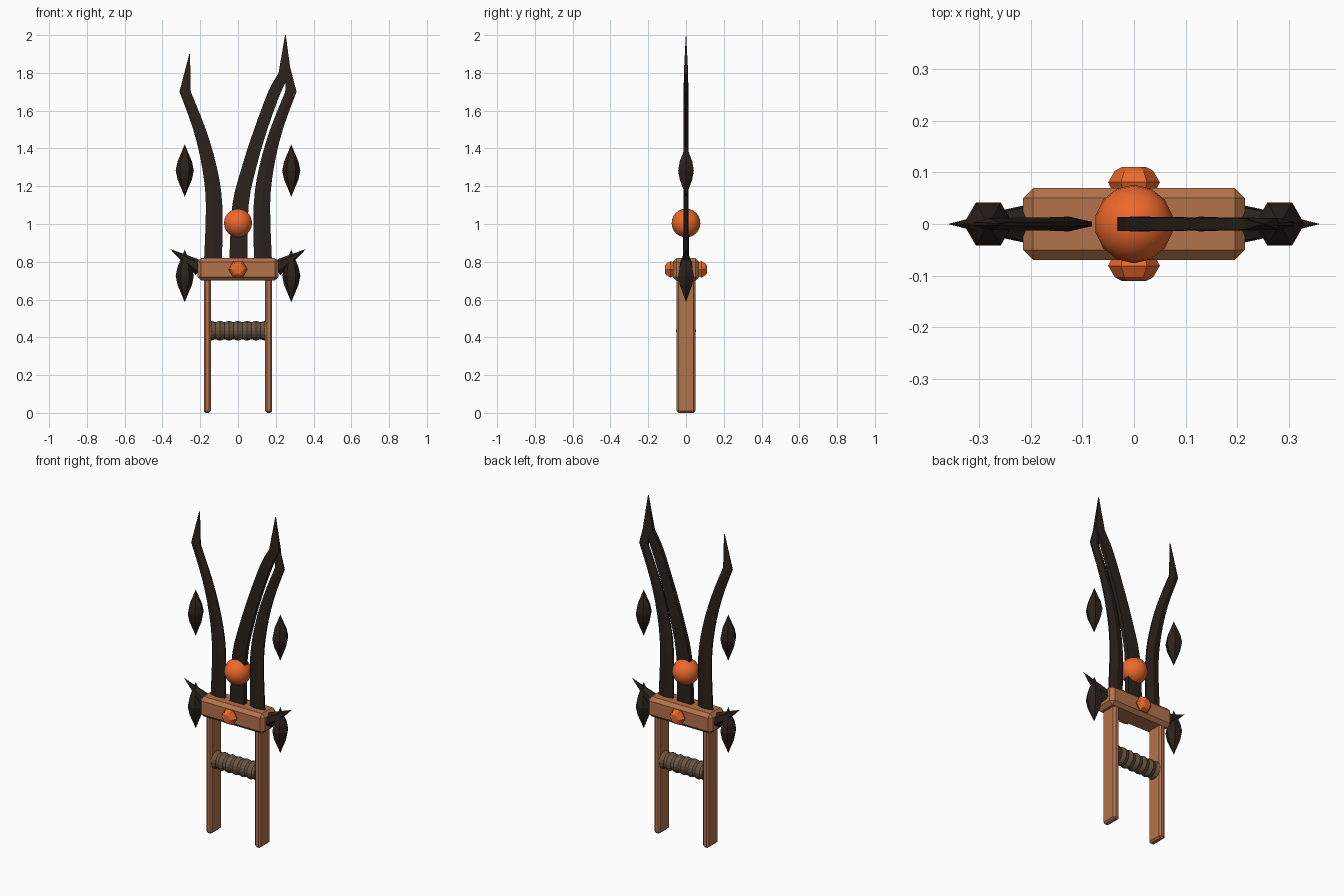
import bpy, bmesh, math
from mathutils import Vector, Matrix

if "Cube" in bpy.data.objects:
    bpy.data.objects.remove(bpy.data.objects["Cube"])


def mat(name, c):
    m = bpy.data.materials.new(name)
    m.diffuse_color = (*c, 1)
    m.use_nodes = True
    m.node_tree.nodes["Principled BSDF"].inputs["Base Color"].default_value = m.diffuse_color
    return m


WOOD = mat("wood", (0.45, 0.17, 0.07))
DARK = mat("dark", (0.025, 0.016, 0.012))
ORANGE = mat("orange", (0.85, 0.14, 0.025))
WRAP = mat("wrap", (0.14, 0.09, 0.055))


def finish(name, bm, m, smooth=False):
    bmesh.ops.recalc_face_normals(bm, faces=bm.faces[:])
    me = bpy.data.meshes.new(name)
    bm.to_mesh(me)
    bm.free()
    me.materials.append(m)
    for p in me.polygons:
        p.use_smooth = smooth
    ob = bpy.data.objects.new(name, me)
    bpy.context.collection.objects.link(ob)
    return ob


def box(name, center, size, bevel, m):
    bm = bmesh.new()
    bmesh.ops.create_cube(bm, size=1, matrix=Matrix.Translation(center) @ Matrix.Diagonal((*size, 1)))
    bmesh.ops.bevel(bm, geom=bm.edges[:], offset=bevel, segments=1, affect='EDGES')
    return finish(name, bm, m)


def loft(bm, rings):
    vs = [[bm.verts.new(p) for p in r] for r in rings]
    n = len(vs[0])
    for a, b in zip(vs, vs[1:]):
        for i in range(n):
            j = (i + 1) % n
            bm.faces.new((a[i], a[j], b[j], b[i]))
    bm.faces.new(vs[0])
    bm.faces.new(vs[-1])


def lathe(name, profile, n, origin, axis, m, smooth=False):
    """Spin (radius, distance) pairs round an axis; first vertex points along x for a z or y axis."""
    rot = Vector((0, 0, 1)).rotation_difference(Vector(axis)).to_matrix()
    bm = bmesh.new()
    loft(bm, [[Vector(origin) + rot @ Vector((r * math.cos(2 * math.pi * i / n),
              r * math.sin(2 * math.pi * i / n), d)) for i in range(n)] for r, d in profile])
    bmesh.ops.remove_doubles(bm, verts=bm.verts[:], dist=0.0002)
    return finish(name, bm, m, smooth)


def blade(name, rows, side, edge):
    """rows: (z, left x, right x); flat blade with a thicker spine."""
    def spline(k, t):
        i = min(int(t), len(rows) - 3)
        f = t - i
        p = [rows[max(0, min(len(rows) - 2, i + o))][k] for o in (-1, 0, 1, 2)]
        return 0.5 * (2 * p[1] + (p[2] - p[0]) * f + (2 * p[0] - 5 * p[1] + 4 * p[2] - p[3]) * f * f
                      + (3 * p[1] - p[0] - 3 * p[2] + p[3]) * f ** 3)
    steps = (len(rows) - 2) * 3
    pts = [[spline(k, s / 3) for k in range(3)] for s in range(steps + 1)] + [rows[-1]]
    rings = []
    for n, (z, a, b) in enumerate(pts):
        t = 0.015 - 0.004 * n / len(pts)
        e = edge * t
        if n == len(pts) - 1:
            t = e = 0.001
        c = (a + b) / 2
        rings.append([(side * x, y, z) for x, y in
                      ((a, -e), (c, -t), (b, -e), (b, e), (c, t), (a, e))])
    bm = bmesh.new()
    loft(bm, rings)
    return finish(name, bm, DARK)


# guard, legs and wrapped grip
box("guard", (0, 0, 0.76), (0.43, 0.14, 0.12), 0.02, WOOD)
for s, tag in ((-1, "left"), (1, "right")):
    box(tag + "_leg", (s * 0.162, 0, 0.3575), (0.038, 0.1, 0.715), 0.01, WOOD)
grip = [(0.049 + 0.004 * math.cos(i * math.pi / 2), -0.144 + 0.012 * i) for i in range(25)]
lathe("grip", grip, 16, (0, 0, 0.435), (1, 0, 0), WRAP)

# outer blades and the taller middle blade
outer = [(0.8, 0.085, 0.18), (1.1, 0.083, 0.17), (1.3, 0.112, 0.19), (1.5, 0.17, 0.237),
         (1.7, 0.25, 0.31), (1.9, 0.254, 0.258)]
middle = [(0.8, -0.046, 0.05), (1.1, -0.03, 0.056), (1.3, 0.02, 0.097), (1.5, 0.085, 0.155),
          (1.7, 0.16, 0.228), (1.8, 0.215, 0.28), (2.0, 0.249, 0.253)]
blade("left_blade", outer, -1, 0.3)
blade("right_blade", outer, 1, 0.3)
blade("middle_blade", middle, 1, 0.95)

# orb
bm = bmesh.new()
bmesh.ops.create_uvsphere(bm, u_segments=14, v_segments=12, radius=0.076,
                          matrix=Matrix.Translation((0, 0, 1.005)))
finish("orb", bm, ORANGE, True)

# gems on both faces of the guard
for s, tag in ((-1, "front"), (1, "back")):
    lathe(tag + "_gem", [(0.042, 0.065), (0.05, 0.081), (0.037, 0.103), (0.024, 0.11)], 6,
          (0, 0, 0.76), (0, s, 0), ORANGE)

# side spikes and floating crystals
spindle = [(0, -0.139), (0.018, -0.095), (0.038, -0.048), (0.048, 0),
           (0.038, 0.048), (0.018, 0.095), (0, 0.139)]
for s, tag in ((-1, "left"), (1, "right")):
    lathe(tag + "_spike", [(0.042, 0), (0.03, 0.06), (0, 0.19)], 6, (s * 0.2, 0, 0.765),
          (s * 0.84, 0, 0.54), DARK)
    for z, where in ((0.725, "lower"), (1.283, "upper")):
        lathe(f"{tag}_{where}_crystal", spindle, 6, (s * 0.282, 0, z), (0, 0, 1), DARK)
